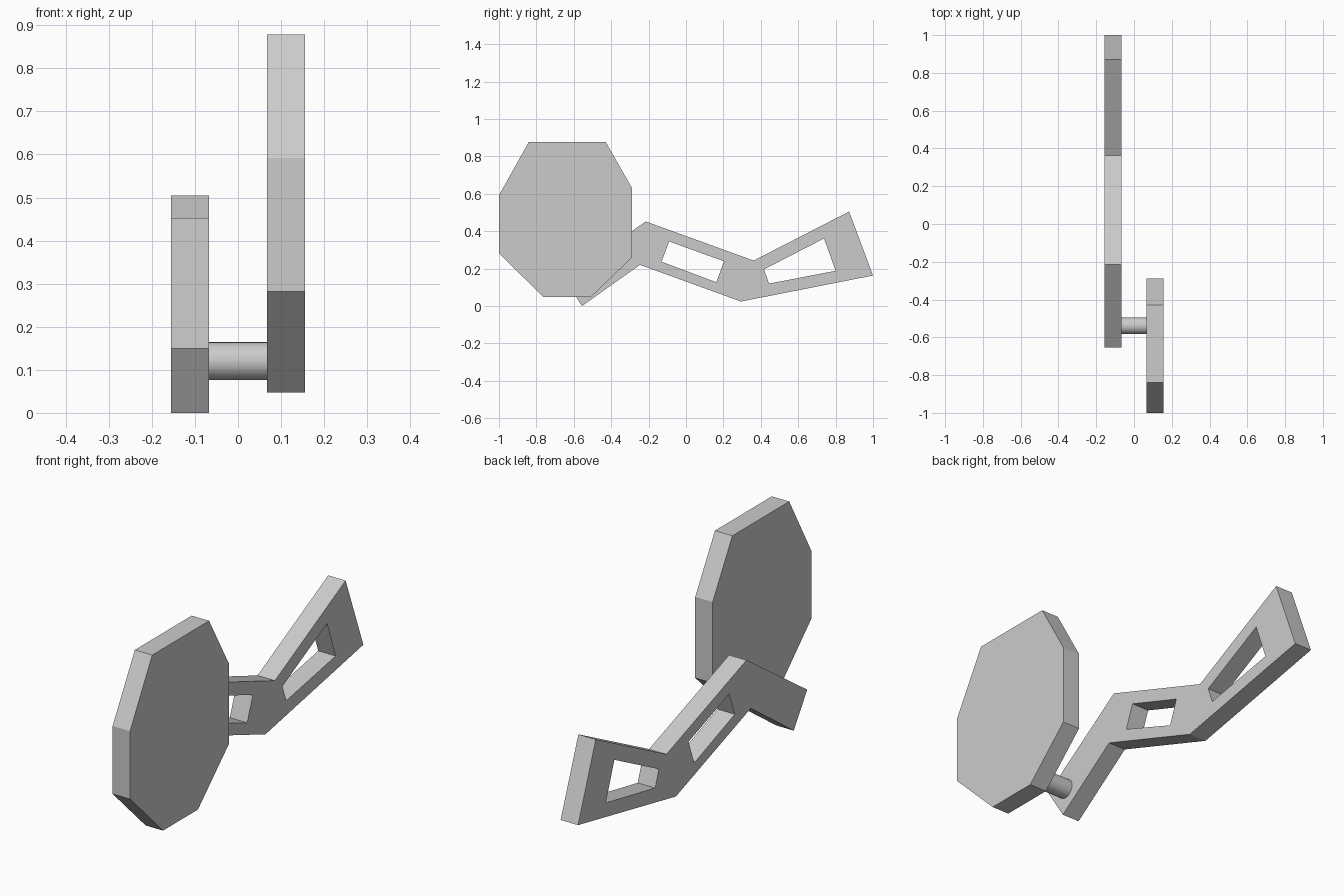
import bpy
from math import radians

if "Cube" in bpy.data.objects:
    bpy.data.objects.remove(bpy.data.objects["Cube"])


def plate(name, loops, x, thickness):
    """Flat plate in the y-z plane; the first loop is the outline, the rest are holes."""
    curve = bpy.data.curves.new(name, 'CURVE')
    curve.dimensions = '2D'
    curve.fill_mode = 'BOTH'
    curve.extrude = thickness / 2
    for pts in loops:
        spline = curve.splines.new('POLY')
        spline.points.add(len(pts) - 1)
        for p, (y, z) in zip(spline.points, pts):
            p.co = (y, z, 0, 1)
        spline.use_cyclic_u = True
    obj = bpy.data.objects.new(name, curve)
    bpy.context.collection.objects.link(obj)
    obj.location.x = x
    obj.rotation_euler = (radians(90), 0, radians(90))
    bpy.ops.object.select_all(action='DESELECT')
    obj.select_set(True)
    bpy.context.view_layer.objects.active = obj
    bpy.ops.object.convert(target='MESH')
    obj = bpy.context.object
    # weld the caps to the rim
    bpy.ops.object.mode_set(mode='EDIT')
    bpy.ops.mesh.select_all(action='SELECT')
    bpy.ops.mesh.remove_doubles(threshold=0.0005)
    bpy.ops.mesh.normals_make_consistent(inside=False)
    bpy.ops.object.mode_set(mode='OBJECT')
    bpy.ops.object.shade_flat()
    return obj


# Eight-sided foot pad
plate("pedal_pad", [[(-0.84, 0.878), (-0.43, 0.878), (-0.288, 0.63), (-0.288, 0.26),
                     (-0.51, 0.047), (-0.762, 0.047), (-1.0, 0.282), (-1.0, 0.592)]],
      0.111, 0.088)

# Bent crank arm with two windows
outline = [(-0.653, 0.15), (-0.556, 0.0), (-0.246, 0.22), (0.294, 0.024), (1.0, 0.163),
           (0.872, 0.505), (0.362, 0.243), (-0.215, 0.452)]
window_a = [(-0.09, 0.345), (0.203, 0.239), (0.162, 0.127), (-0.131, 0.237)]
window_b = [(0.417, 0.196), (0.738, 0.361), (0.8, 0.188), (0.444, 0.12)]
plate("crank_arm", [outline, window_a, window_b], -0.111, 0.088)

# Round pin joining the arm to the pad
bpy.ops.mesh.primitive_cylinder_add(vertices=48, radius=0.044, depth=0.14,
                                    location=(0, -0.539, 0.12),
                                    rotation=(0, radians(90), 0))
bpy.context.object.name = "pivot_pin"
bpy.ops.object.shade_smooth_by_angle()
